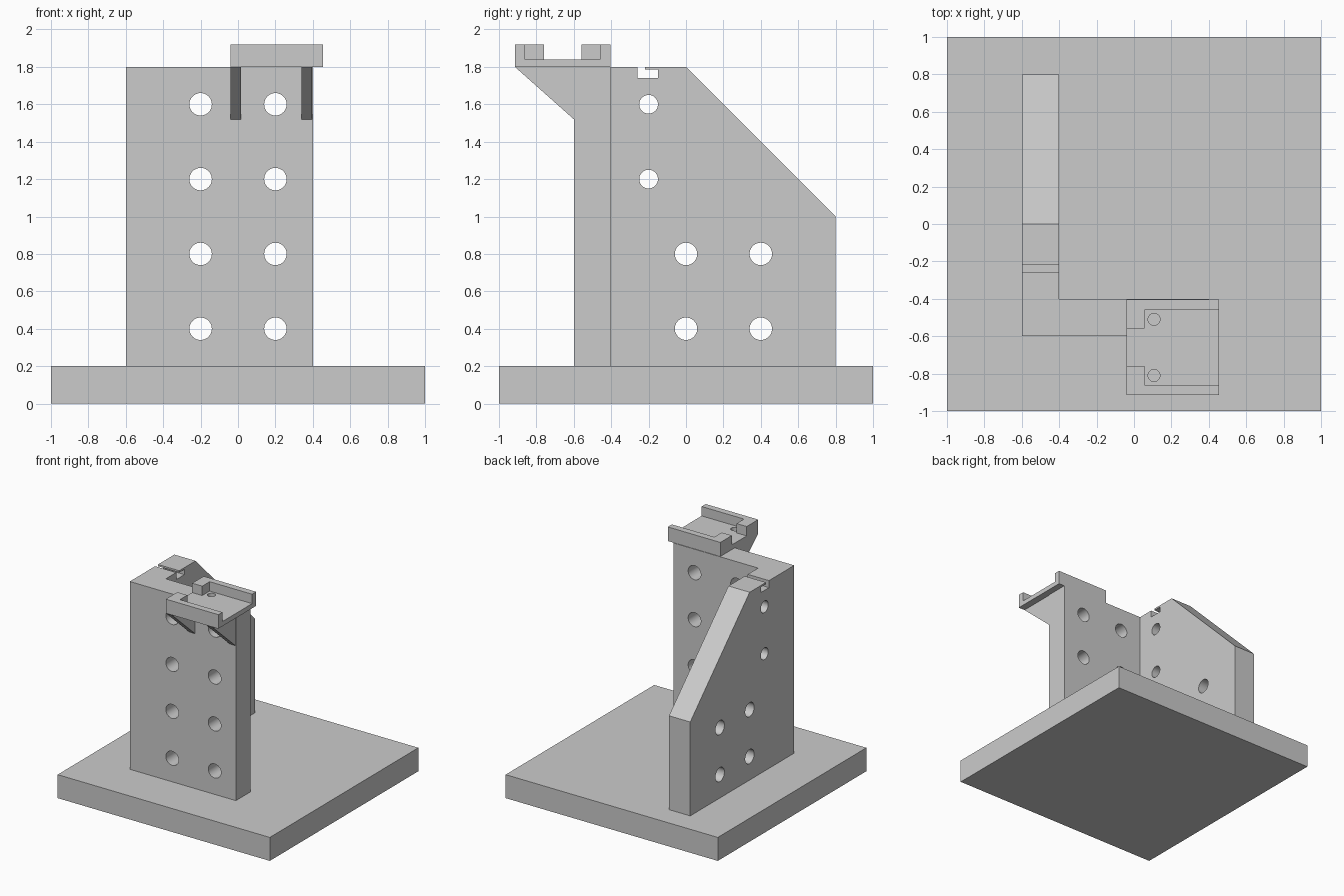
import bpy, bmesh, math
from mathutils import Vector

cube = bpy.data.objects.get("Cube")
if cube:
    bpy.data.objects.remove(cube, do_unlink=True)

grey = bpy.data.materials.new("machined_grey")
grey.use_nodes = True
colour = (0.6, 0.6, 0.6, 1)
grey.diffuse_color = colour
grey.node_tree.nodes["Principled BSDF"].inputs["Base Color"].default_value = colour


def prism(name, profile, start, end, axis):
    """Extrude a 2D profile from start to end along an axis."""
    place = {"x": lambda a, b, t: (t, a, b),
             "y": lambda a, b, t: (a, t, b),
             "z": lambda a, b, t: (a, b, t)}[axis]
    bm = bmesh.new()
    face = bm.faces.new([bm.verts.new(place(a, b, start)) for a, b in profile])
    extruded = bmesh.ops.extrude_face_region(bm, geom=[face])["geom"]
    shift = Vector(place(0, 0, end - start))
    bmesh.ops.translate(bm, vec=shift,
                        verts=[v for v in extruded if isinstance(v, bmesh.types.BMVert)])
    bmesh.ops.recalc_face_normals(bm, faces=bm.faces)
    mesh = bpy.data.meshes.new(name)
    bm.to_mesh(mesh)
    bm.free()
    mesh.materials.append(grey)
    obj = bpy.data.objects.new(name, mesh)
    bpy.context.collection.objects.link(obj)
    return obj


def rect(a0, a1, b0, b1):
    return [(a0, b0), (a1, b0), (a1, b1), (a0, b1)]


def circle(a, b, radius, sides=40):
    turn = 2 * math.pi / sides
    return [(a + radius * math.cos(i * turn), b + radius * math.sin(i * turn))
            for i in range(sides)]


def combine(target, tool, operation):
    """Apply a boolean and discard the tool object."""
    mod = target.modifiers.new("combine", "BOOLEAN")
    mod.operation, mod.solver, mod.object = operation, "EXACT", tool
    bpy.context.view_layer.objects.active = target
    bpy.ops.object.modifier_apply(modifier=mod.name)
    bpy.data.objects.remove(tool, do_unlink=True)


# Base plate
base = prism("base_plate", rect(-1, 1, -1, 1), 0, 0.2, "z")

# Upright: front wall joined to a sloped side plate with a hooked slot on top
upright = prism("upright", [(-0.6, 0.2), (0.8, 0.2), (0.8, 1), (0, 1.8),
                            (-0.15, 1.8), (-0.15, 1.785), (-0.15, 1.74),
                            (-0.26, 1.74), (-0.26, 1.8), (-0.6, 1.8)], -0.6, -0.4, "x")
slot_lip = prism("slot_lip", rect(-0.22, -0.15, 1.785, 1.8), -0.6, -0.4, "x")
combine(upright, slot_lip, "UNION")
wall = prism("front_wall", rect(-0.4, 0.4, 0.2, 1.8), -0.6, -0.4, "y")
combine(upright, wall, "UNION")

# Mounting holes through the wall and the side plate
for z in (0.4, 0.8, 1.2, 1.6):
    for x in (-0.2, 0.2):
        combine(upright, prism("hole", circle(x, z, 0.06), -0.7, -0.3, "y"), "DIFFERENCE")
for y, z, r in ((0, 0.4, 0.06), (0.4, 0.4, 0.06), (0, 0.8, 0.06), (0.4, 0.8, 0.06),
                (-0.2, 1.2, 0.05), (-0.2, 1.6, 0.05)):
    combine(upright, prism("hole", circle(y, z, r), -0.7, -0.3, "x"), "DIFFERENCE")

# Tray: block with a pocket open on one end and a narrow gap on the other
tray = prism("tray", rect(-0.04, 0.455, -0.915, -0.405), 1.8, 1.92, "z")
pocket = [(-0.1, -0.76), (0.055, -0.76), (0.055, -0.86), (0.5, -0.86),
          (0.5, -0.46), (0.055, -0.46), (0.055, -0.56), (-0.1, -0.56)]
combine(tray, prism("pocket", pocket, 1.84, 2, "z"), "DIFFERENCE")
for y in (-0.81, -0.51):
    combine(tray, prism("hole", circle(0.107, y, 0.032), 1.7, 1.9, "z"), "DIFFERENCE")

# Triangular ribs under the tray
ribs = [prism(f"tray_rib_{i}", [(-0.915, 1.8), (-0.6, 1.8), (-0.6, 1.52)], x, x + 0.055, "x")
        for i, x in enumerate((-0.04, 0.34), 1)]

# Smooth hole walls, crisp edges everywhere else
bpy.ops.object.select_all(action="DESELECT")
for obj in [base, upright, tray] + ribs:
    obj.select_set(True)
bpy.context.view_layer.objects.active = upright
bpy.ops.object.shade_smooth_by_angle(angle=math.radians(30))
